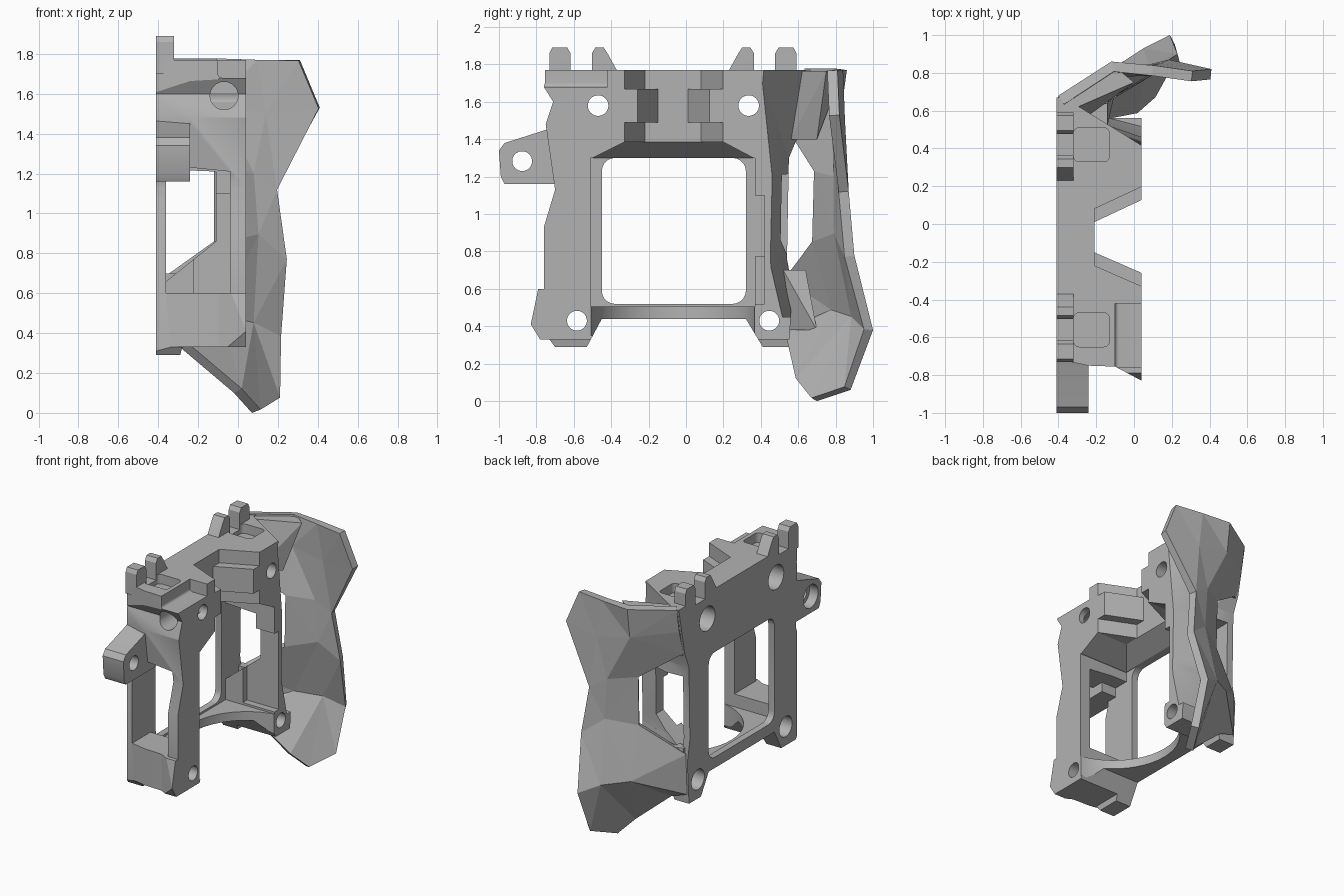
import bpy, bmesh, math
from mathutils import Vector

if "Cube" in bpy.data.objects:
    bpy.data.objects.remove(bpy.data.objects["Cube"], do_unlink=True)

grey = bpy.data.materials.new("matte grey")
grey.use_nodes = True
grey.diffuse_color = (0.45, 0.45, 0.45, 1)
grey.node_tree.nodes["Principled BSDF"].inputs["Base Color"].default_value = (0.45, 0.45, 0.45, 1)

BACK, FRONT = -0.41, 0.04


def finish(bm, name):
    mesh = bpy.data.meshes.new(name)
    bm.to_mesh(mesh)
    bm.free()
    ob = bpy.data.objects.new(name, mesh)
    bpy.context.collection.objects.link(ob)
    mesh.materials.append(grey)
    return ob


def prism(name, outline, axis, lo, hi, round_by=0):
    """Extrude a 2D outline along an axis; outline order is yz, xz or xy."""
    def place(a, b, t):
        return {"x": (t, a, b), "y": (a, t, b), "z": (a, b, t)}[axis]
    bm = bmesh.new()
    face = bm.faces.new([bm.verts.new(place(a, b, lo)) for a, b in outline])
    new = bmesh.ops.extrude_face_region(bm, geom=[face])["geom"]
    shift = Vector(place(0, 0, hi - lo))
    bmesh.ops.translate(bm, vec=shift, verts=[g for g in new if isinstance(g, bmesh.types.BMVert)])
    if round_by:
        edges = [e for e in bm.edges
                 if abs((e.verts[0].co - e.verts[1].co).normalized().dot(shift.normalized())) > 0.9]
        bmesh.ops.bevel(bm, geom=edges, offset=round_by, segments=5, profile=0.5, affect="EDGES")
    bmesh.ops.recalc_face_normals(bm, faces=bm.faces)
    return finish(bm, name)


def hull(name, low, z_low, high, z_high):
    """Convex solid between two plan outlines at different heights."""
    bm = bmesh.new()
    for pts, z in ((low, z_low), (high, z_high)):
        for x, y in pts:
            bm.verts.new((x, y, z))
    inside = bmesh.ops.convex_hull(bm, input=bm.verts)["geom_interior"]
    bmesh.ops.delete(bm, geom=[g for g in inside if isinstance(g, bmesh.types.BMVert)], context="VERTS")
    bmesh.ops.recalc_face_normals(bm, faces=bm.faces)
    return finish(bm, name)


def rect(a0, a1, b0, b1):
    return [(a0, b0), (a1, b0), (a1, b1), (a0, b1)]


def disc(a, b, r, n=32):
    return [(a + r * math.cos(2 * math.pi * i / n), b + r * math.sin(2 * math.pi * i / n)) for i in range(n)]


def boolean(target, tool, kind="DIFFERENCE"):
    mod = target.modifiers.new("join_or_cut", "BOOLEAN")
    mod.operation, mod.object, mod.solver = kind, tool, "EXACT"
    bpy.context.view_layer.objects.active = target
    bpy.ops.object.modifier_apply(modifier=mod.name)
    bpy.data.objects.remove(tool, do_unlink=True)


# Main body: side-on outline extruded from back to front
outline = [(-0.77, 1.77), (-0.76, 1.68), (-0.71, 1.60), (-0.75, 1.48), (-0.70, 1.13), (-0.76, 0.93),
           (-0.76, 0.60), (-0.79, 0.60), (-0.83, 0.41), (-0.78, 0.33), (-0.73, 0.33), (-0.70, 0.29),
           (-0.53, 0.29), (-0.45, 0.44), (0.32, 0.44), (0.41, 0.29), (0.55, 0.29), (0.57, 0.60),
           (0.54, 0.76), (0.55, 1.30), (0.60, 1.42), (0.67, 1.77)]
body = prism("frame_body", outline, "x", BACK, FRONT)


def cut(*args, **kw):
    boolean(body, prism("cutter", *args, **kw))


# Right flank flares towards the front
cut([(-0.5, -0.70), (-0.41, -0.715), (-0.24, -0.75), (-0.10, -0.755), (0.06, -0.84), (0.06, -1), (-0.5, -1)],
    "z", 0.2, 1.9)
# Large opening, stepped wider in front of the back plate
cut(rect(-0.45, 0.32, 0.52, 1.30), "x", -0.6, 0.2, round_by=0.07)
cut(rect(-0.51, 0.37, 0.505, 1.30), "x", -0.36, 0.2)
cut(rect(0.36, 0.42, 0.52, 1.10), "x", -0.22, 0.2)
# Side windows between the back plate and the front pillars
cut([(-0.36, 0.60), (-0.04, 0.60), (-0.04, 1.21), (-0.24, 1.23), (-0.36, 1.23)], "y", -1.0, -0.30)
cut([(-0.36, 0.66), (-0.11, 0.86), (-0.11, 1.21), (-0.36, 1.22)], "y", 0.2, 0.9)
# Curved lower bar
cut(disc(0.12, -0.07, 0.445, 48), "z", 0.35, 0.6)
# Raised underside in front of the back plate
cut([(-0.28, 0.33), (-0.31, 0.2), (0.2, 0.2), (0.2, 0.33)], "y", -1, 1)


# Flared notch in the top, narrower at mid height
def flare(inset):
    return [(0.1, -0.355 + inset), (-0.21, -0.22 + inset), (-0.21, 0.08 - inset), (0.1, 0.225 - inset)]


cut(flare(0.07), "z", 1.25, 1.9)
cut(flare(0), "z", 1.67, 1.9)
cut(flare(0), "z", 1.38, 1.49)
# Funnel between the opening and the notch
boolean(body, hull("cutter", rect(-0.36, 0.1, -0.51, 0.37), 1.295, rect(-0.21, 0.1, -0.33, 0.20), 1.385))

# Slanted outer flank beside the shell
flank = [[(0.1, y0 - 0.05), (0.04, y0), (-0.16, y1), (-0.32, y1 + 0.04), (-0.32, 0.9), (0.1, 0.9)]
         for y0, y1 in ((0.43, 0.60), (0.49, 0.545), (0.48, 0.54), (0.55, 0.57))]
for (low, z0), (high, z1) in (((flank[1], 1.2), (flank[0], 1.78)),
                              ((flank[2], 0.75), (flank[1], 1.201)),
                              ((flank[3], 0.45), (flank[2], 0.751))):
    boolean(body, hull("cutter", low, z0, high, z1))
# Recessed corner and cross channel
cut(rect(-0.10, 0.2, 1.68, 1.9), "y", -1, -0.42, round_by=0.02)
cut(disc(-0.07, 1.59, 0.07), "y", -1, -0.42)

# Fixing holes with wider rear recesses
for y, z, r, rear in ((-0.47, 1.58, 0.055, 0.09), (0.335, 1.58, 0.055, 0.09),
                      (-0.583, 0.43, 0.053, 0.075), (0.445, 0.43, 0.053, 0.075)):
    cut(disc(y, z, r), "x", -0.6, 0.2)
    cut(disc(y, z, rear), "x", -0.6, BACK + 0.12)

# Top troughs, with a pair of prongs around each
for y, side in ((-0.56, 1), (0.42, -1)):
    cut(rect(-0.32, -0.13, y - 0.09, y + 0.09), "z", 1.70, 1.9, round_by=0.03)
    cut(rect(y - 0.06, y + 0.06, 1.735, 1.9), "x", -0.6, -0.25)
    inner = [(0.057, 1.70), (0.057, 1.86), (0.075, 1.89), (0.12, 1.89), (0.14, 1.86), (0.19, 1.77), (0.19, 1.70)]
    outer = [(-0.057, 1.70), (-0.057, 1.86), (-0.075, 1.89), (-0.155, 1.89), (-0.17, 1.86), (-0.17, 1.70)]
    for pts in (inner, outer):
        tool = prism("prong", [(y + side * a, b) for a, b in pts], "x", BACK, -0.32)
        boolean(body, tool, "UNION")

# Side ear with its hole
ear = [(-0.62, 1.16), (-0.97, 1.16), (-0.99, 1.20), (-1.0, 1.34), (-0.97, 1.38), (-0.75, 1.45), (-0.62, 1.50)]
boolean(body, prism("ear", ear, "x", BACK, -0.24), "UNION")
cut(disc(-0.876, 1.283, 0.053), "x", -0.6, 0)
cut(disc(-0.876, 1.283, 0.085), "x", -0.6, BACK + 0.07)

# Solid webs that carry the shell above and below its window
upper_web = hull("upper_web", [(-0.39, 0.55), (-0.26, 0.56), (-0.12, 0.70), (-0.39, 0.60)], 1.40,
                 [(-0.40, 0.62), (-0.32, 0.61), (0.0, 0.75), (-0.11, 0.84), (-0.40, 0.67)], 1.765)
lower_web = hull("lower_web", [(-0.38, 0.53), (-0.22, 0.54), (-0.10, 0.70), (-0.38, 0.56)], 0.38,
                 [(-0.38, 0.52), (-0.14, 0.52), (-0.14, 0.64), (-0.38, 0.57)], 0.70)

# Faceted side shell: rows run from top to bottom, columns from back to front
rows = [
    [(-0.40, 0.68, 1.77), (-0.12, 0.86, 1.77), (0.10, 0.84, 1.77), (0.31, 0.81, 1.77)],
    [(-0.40, 0.65, 1.60), (-0.12, 0.83, 1.55), (0.14, 0.85, 1.50), (0.41, 0.82, 1.53)],
    [(-0.40, 0.60, 1.42), (-0.12, 0.73, 1.22), (0.06, 0.84, 1.20), (0.185, 0.87, 1.12)],
    [(-0.40, 0.57, 0.66), (-0.12, 0.72, 0.86), (0.08, 0.84, 0.90), (0.23, 0.90, 0.78)],
    [(-0.40, 0.56, 0.36), (-0.12, 0.82, 0.48), (0.05, 0.93, 0.45), (0.19, 1.0, 0.38)],
    [(-0.28, 0.57, 0.32), (-0.02, 0.62, 0.10), (0.07, 0.70, 0.0), (0.17, 0.88, 0.06)],
]
bm = bmesh.new()
grid = [[bm.verts.new(p) for p in row] for row in rows]
for r in range(len(rows) - 1):
    for c in range(3):
        if (r, c) != (2, 0):  # open window next to the body
            bm.faces.new((grid[r][c], grid[r][c + 1], grid[r + 1][c + 1], grid[r + 1][c]))
bmesh.ops.triangulate(bm, faces=bm.faces)
shell = finish(bm, "side_shell")
solid = shell.modifiers.new("thickness", "SOLIDIFY")
solid.thickness, solid.offset = 0.055, -1

# Smooth only the round holes and corners; the shell and webs stay faceted
bpy.ops.object.select_all(action="DESELECT")
body.select_set(True)
bpy.context.view_layer.objects.active = body
bpy.ops.object.shade_smooth_by_angle(angle=math.radians(25))
